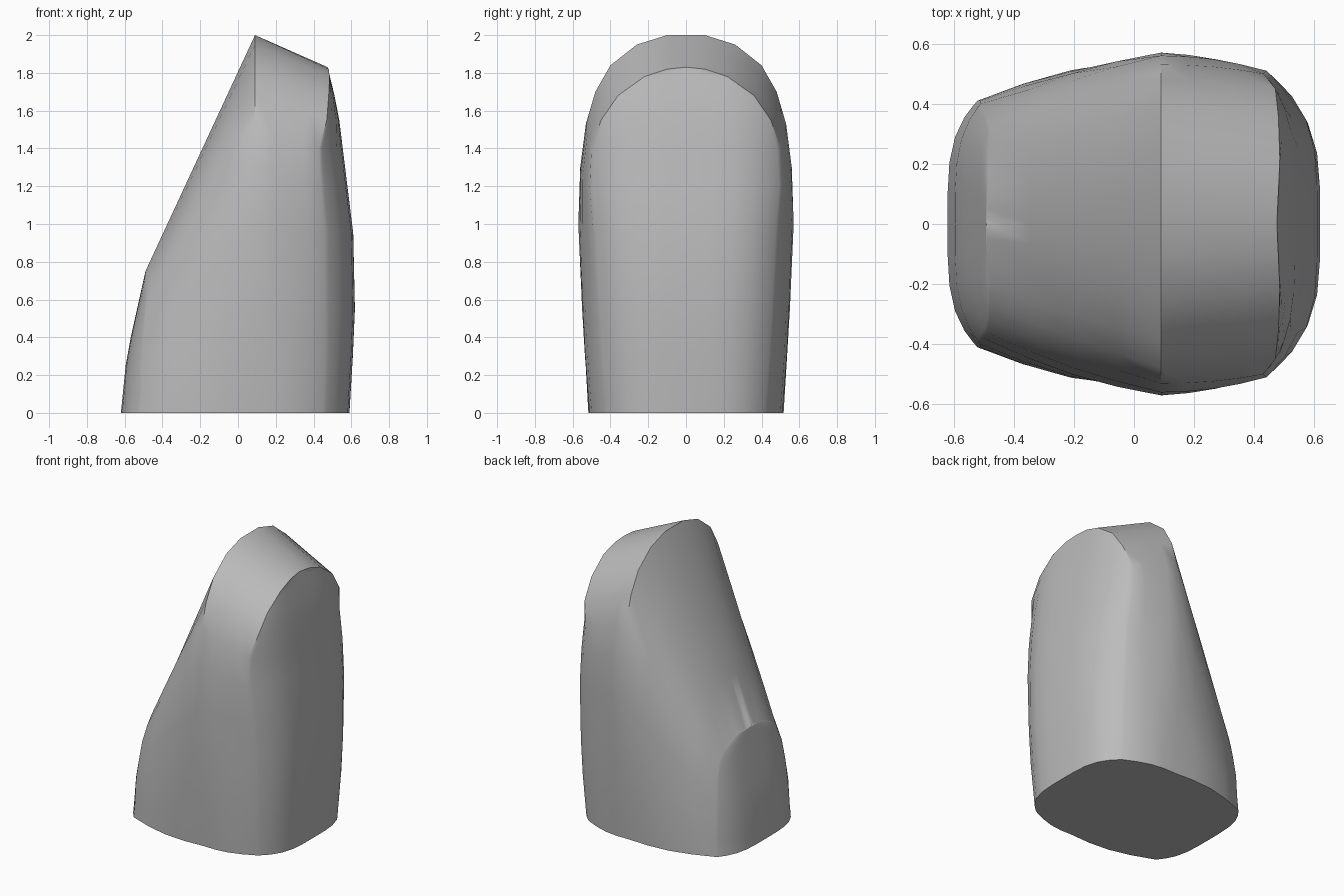
import bpy, bmesh, math

cube = bpy.data.objects.get("Cube")
if cube:
    bpy.data.objects.remove(cube, do_unlink=True)

# Half arches (x, y, z) from the base up to the ridge: low end, peak, tall end
low_end = [(-.52, .41, 0), (-.51, .41, .1), (-.51, .4, .25), (-.5, .38, .4), (-.49, .36, .52),
           (-.48, .32, .62), (-.48, .27, .68), (-.48, .2, .72), (-.485, .12, .74),
           (-.49, .05, .75), (-.49, 0, .75)]
peak = [(.09, y, z) for y, z in [(.51, 0), (.535, .3), (.55, .55), (.57, 1), (.56, 1.3),
        (.53, 1.53), (.48, 1.7), (.4, 1.84), (.26, 1.95), (.1, 2), (0, 2)]]
tall_end = [(.45, .43, 0), (.46, .455, .3), (.46, .47, .55), (.46, .49, .95), (.44, .51, 1.2),
            (.43, .5, 1.4), (.47, .45, 1.55), (.48, .36, 1.68), (.485, .22, 1.78),
            (.48, .1, 1.82), (.475, 0, 1.83)]

# Centre lines of the two end faces as (z, x)
low_spine = [(0, -.62), (.3, -.59), (.75, -.49)]
tall_spine = [(0, .59), (.5, .62), (.95, .61), (1.6, .53), (1.83, .475)]

RIM = 5     # arch index where the crisp rim begins
STEPS = 4   # columns between two arches
ROWS = 12   # divisions across an end face


def along(spine, z):
    """Interpolate the x of a centre line at height z."""
    for (z0, x0), (z1, x1) in zip(spine, spine[1:]):
        if z <= z1:
            return x0 + (x1 - x0) * (z - z0) / (z1 - z0)
    return spine[-1][1]


def between(a, b, t, bulge):
    """Blend two arches, swelling the side walls below the rim."""
    arch = []
    for i, (p, q) in enumerate(zip(a, b)):
        x, y, z = (u + (v - u) * t for u, v in zip(p, q))
        swell = bulge * math.sin(math.pi * t) * max(0, 1 - i / (RIM + 2))
        arch.append((x, y + swell, z))
    return arch


bm = bmesh.new()


def full_arch(half):
    """Mirror a half arch into one column of vertices."""
    left = [bm.verts.new(p) for p in half]
    right = [bm.verts.new((x, -y, z)) for x, y, z in half[:-1]]
    return left + right[::-1]


def end_face(column, spine, flip):
    """Fill an arch with bowed horizontal rows; returns its lowest row."""
    rows = []
    top = len(column) // 2
    for i in range(top):
        a, b = column[i], column[-1 - i]
        centre = along(spine, a.co.z)
        row = [a]
        for k in range(1, ROWS):
            s = math.cos(math.pi * k / ROWS)
            x = centre + (a.co.x - centre) * s ** 4
            row.append(bm.verts.new((x, a.co.y * s, a.co.z)))
        rows.append(row + [b])
    rows.append([column[top]] * (ROWS + 1))
    for lower, upper in zip(rows, rows[1:]):
        for k in range(ROWS):
            quad = [lower[k], lower[k + 1], upper[k + 1], upper[k]]
            quad = list(dict.fromkeys(quad))
            bm.faces.new(quad[::-1] if flip else quad)
    return rows[0]


# Body skin between the arches
halves = [between(low_end, peak, k / STEPS, .045) for k in range(STEPS)]
halves += [between(peak, tall_end, k / STEPS, .03) for k in range(STEPS)]
halves.append(tall_end)
columns = [full_arch(h) for h in halves]
for a, b in zip(columns, columns[1:]):
    for i in range(len(a) - 1):
        bm.faces.new((a[i], b[i], b[i + 1], a[i + 1]))

# End faces and flat base
low_row = end_face(columns[0], low_spine, False)
tall_row = end_face(columns[-1], tall_spine, True)
outline = low_row + [c[-1] for c in columns[1:-1]] + tall_row[::-1]
outline += [c[0] for c in columns[-2:0:-1]]
base = bm.faces.new(outline)
bmesh.ops.recalc_face_normals(bm, faces=bm.faces)

# Smooth shading with a crisp base edge and two crisp rims
for face in bm.faces:
    face.smooth = True
for edge in base.edges:
    edge.smooth = False
for column in (columns[STEPS], columns[-1]):
    for i in range(RIM, len(column) - 1 - RIM):
        bm.edges.get((column[i], column[i + 1])).smooth = False

mesh = bpy.data.meshes.new("sculpted_block")
bm.to_mesh(mesh)
bm.free()
block = bpy.data.objects.new("sculpted_block", mesh)
bpy.context.collection.objects.link(block)

grey = bpy.data.materials.new("plain_grey")
grey.use_nodes = True
colour = (.5, .5, .5, 1)
grey.diffuse_color = colour
grey.node_tree.nodes["Principled BSDF"].inputs["Base Color"].default_value = colour
mesh.materials.append(grey)
